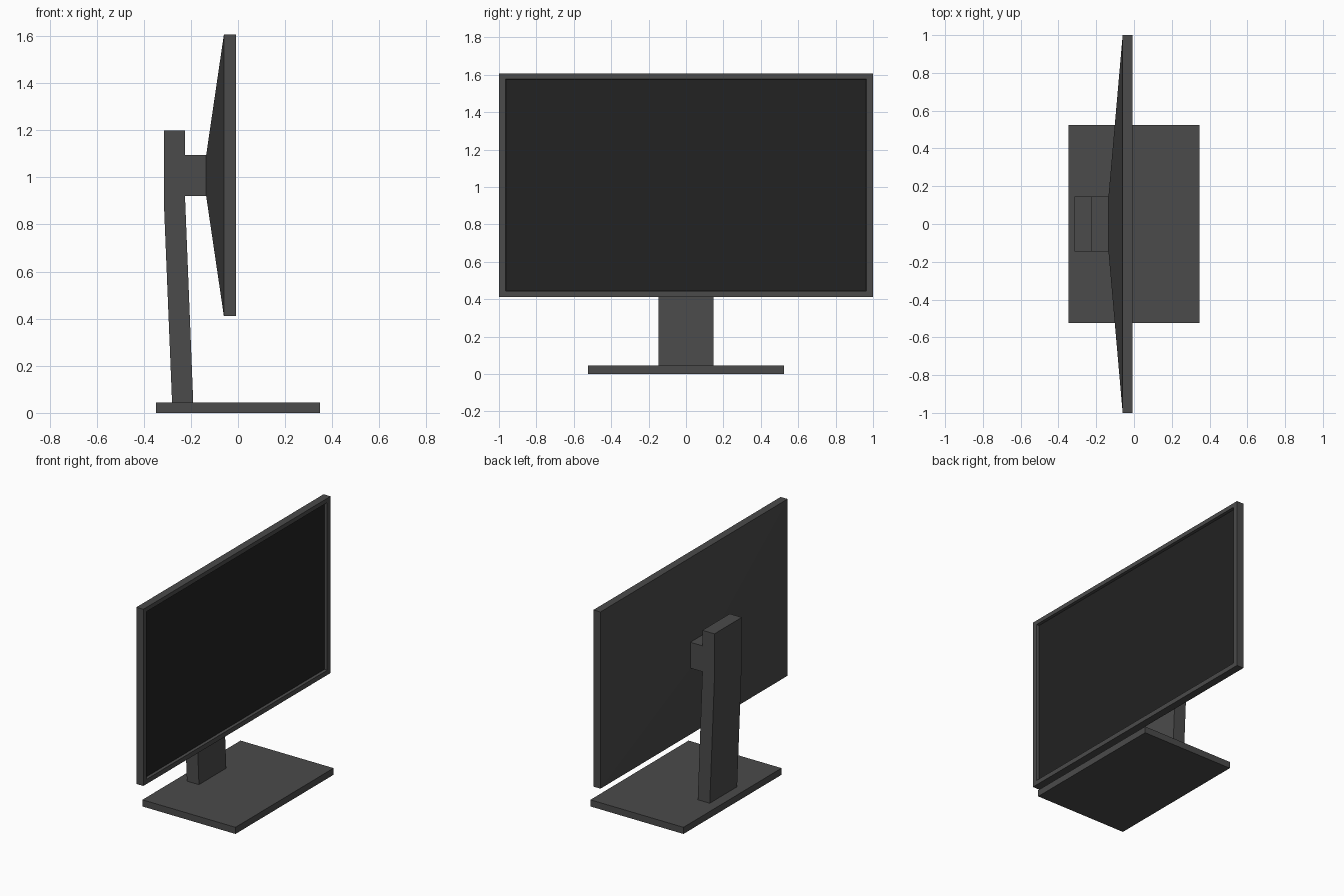
import bpy, bmesh

if "Cube" in bpy.data.objects:
    bpy.data.objects.remove(bpy.data.objects["Cube"])


def material(name, value):
    m = bpy.data.materials.new(name)
    m.diffuse_color = (value, value, value, 1)
    m.use_nodes = True
    m.node_tree.nodes["Principled BSDF"].inputs["Base Color"].default_value = m.diffuse_color
    return m


body = material("dark grey plastic", 0.07)
glass = material("black screen", 0.016)


def finish(name, bm, *mats):
    bmesh.ops.recalc_face_normals(bm, faces=bm.faces)
    me = bpy.data.meshes.new(name)
    bm.to_mesh(me)
    bm.free()
    for m in mats:
        me.materials.append(m)
    ob = bpy.data.objects.new(name, me)
    bpy.context.collection.objects.link(ob)
    return ob


def prism(name, profile, half_width):
    """Extrude an x-z profile symmetrically along y."""
    bm = bmesh.new()
    face = bm.faces.new([bm.verts.new((x, -half_width, z)) for x, z in profile])
    new = bmesh.ops.extrude_face_region(bm, geom=[face])["geom"]
    verts = [v for v in new if isinstance(v, bmesh.types.BMVert)]
    bmesh.ops.translate(bm, verts=verts, vec=(0, 2 * half_width, 0))
    return finish(name, bm, body)


# Flat foot plate
prism("base", [(-0.348, 0), (0.348, 0), (0.348, 0.045), (-0.348, 0.045)], 0.524)

# Leaning column with upright head and the arm that holds the display
prism("stand", [(-0.28, 0.045), (-0.19, 0.045), (-0.225, 0.92), (-0.135, 0.92),
                (-0.135, 1.095), (-0.225, 1.095), (-0.225, 1.2),
                (-0.315, 1.2), (-0.315, 0.9)], 0.146)

# Housing: rectangles (x, half width, z low, z high) joined from back to screen
sections = [
    (-0.135, 0.146, 0.92, 1.095),   # back plate at the arm
    (-0.06, 1.0, 0.411, 1.606),     # tapered back meets the rim
    (-0.008, 1.0, 0.411, 1.606),    # front edge of the rim
    (-0.008, 0.965, 0.443, 1.577),  # inner edge of the bezel
    (-0.026, 0.962, 0.446, 1.574),  # recessed screen
]
bm = bmesh.new()
rings = [[bm.verts.new((x, y, z)) for y, z in ((-w, lo), (w, lo), (w, hi), (-w, hi))]
         for x, w, lo, hi in sections]
for a, b in zip(rings, rings[1:]):
    for i in range(4):
        j = (i + 1) % 4
        bm.faces.new((a[i], a[j], b[j], b[i]))
bm.faces.new(rings[0])
bm.faces.new(rings[-1]).material_index = 1
finish("display", bm, body, glass)
